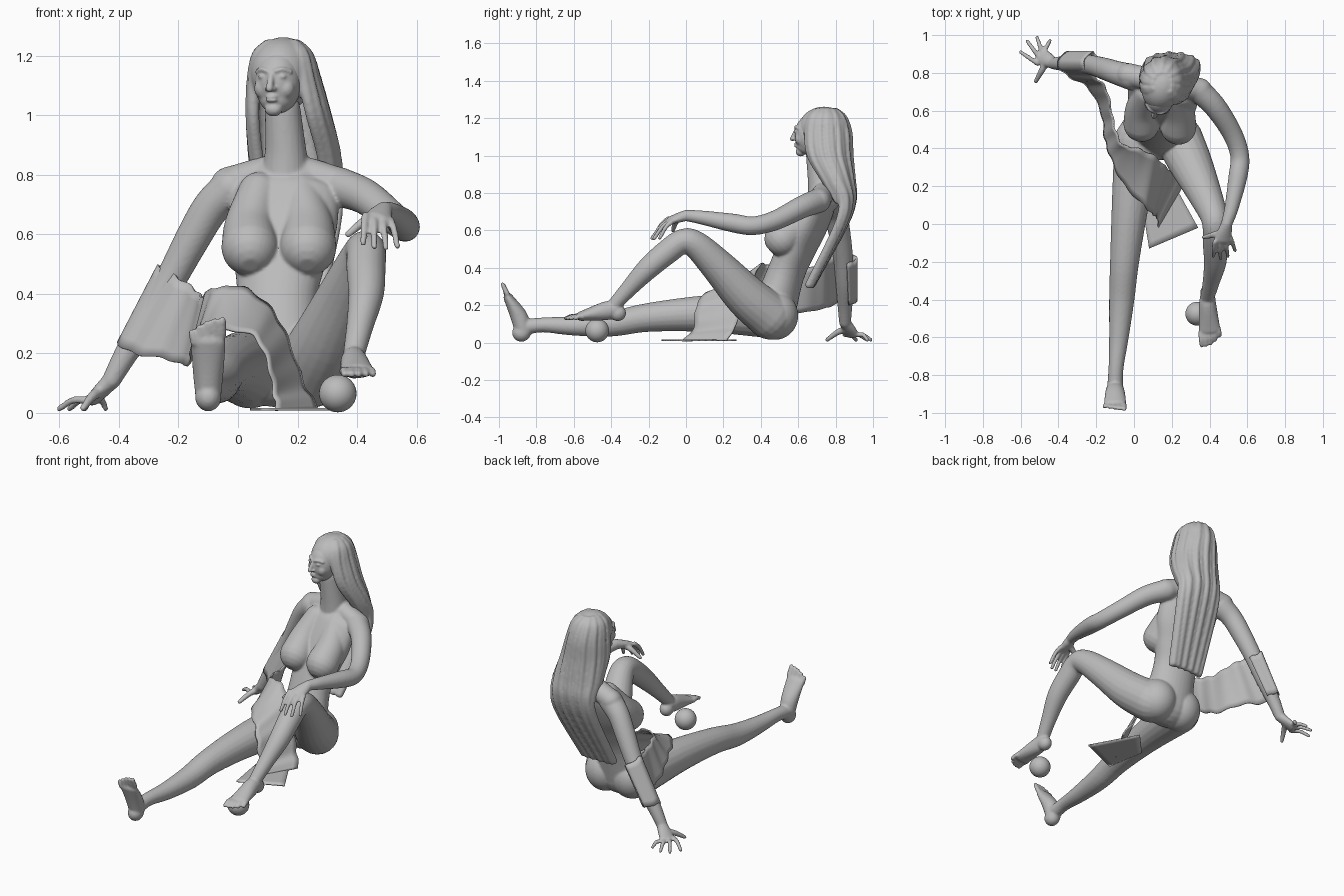
import bpy, bmesh, math
from mathutils import Vector, Matrix

cube = bpy.data.objects.get("Cube")
if cube:
    bpy.data.objects.remove(cube, do_unlink=True)

stone = bpy.data.materials.new("grey_stone")
stone.use_nodes = True
grey = (.5, .5, .5, 1)
stone.diffuse_color = grey
stone.node_tree.nodes["Principled BSDF"].inputs["Base Color"].default_value = grey


def spline(points, steps):
    """Catmull-Rom samples through equally long tuples."""
    pts = [Vector(p) for p in points]
    pts = [pts[0] * 2 - pts[1]] + pts + [pts[-1] * 2 - pts[-2]]
    out = []
    for before, start, end, after in zip(pts, pts[1:], pts[2:], pts[3:]):
        for i in range(steps):
            t = i / steps
            linear = end - before
            square = before * 2 - start * 5 + end * 4 - after
            cubic = start * 3 - before - end * 3 + after
            out.append(start + (linear * t + square * t ** 2 + cubic * t ** 3) / 2)
    return out + [pts[-2]]


def tube(bm, points, side=(1, 0, 0), sides=20, steps=5):
    """Round-ended tube; each point is x, y, z, half width and optional half depth."""
    rings = spline([p if len(p) == 5 else (*p, p[3]) for p in points], steps)
    centres = [Vector(ring[:3]) for ring in rings]
    final = len(rings) - 1
    tangents = [(centres[min(i + 1, final)] - centres[max(i - 1, 0)]).normalized()
                for i in range(final + 1)]
    sections = [(c, t, ring[3], ring[4]) for c, t, ring in zip(centres, tangents, rings)]

    def cap(section, sign):
        centre, tangent, width, depth = section
        angles = [math.pi / 2 * k / 5 for k in range(1, 5)]
        return [(centre + tangent * sign * min(width, depth) * math.sin(a), tangent,
                 width * math.cos(a), depth * math.cos(a)) for a in angles]
    sections = cap(sections[0], -1)[::-1] + sections + cap(sections[-1], 1)
    loops = []
    for centre, tangent, width, depth in sections:
        across = Vector(side)
        across = (across - tangent * across.dot(tangent)).normalized() * width
        out = tangent.cross(across).normalized() * depth
        angles = [math.tau * k / sides for k in range(sides)]
        loops.append([bm.verts.new(centre + across * math.cos(a) + out * math.sin(a)) for a in angles])
    for a, b in zip(loops, loops[1:]):
        for k in range(sides):
            n = (k + 1) % sides
            bm.faces.new((a[k], a[n], b[n], b[k]))
    bm.faces.new(loops[0][::-1])
    bm.faces.new(loops[-1])


def ball(bm, centre, radii, yaw=0):
    place = Matrix.Translation(centre) @ Matrix.Rotation(yaw, 4, "Z") @ Matrix.Diagonal((*radii, 1))
    bmesh.ops.create_uvsphere(bm, u_segments=32, v_segments=20, radius=1, matrix=place)


def finish(bm, name, voxel=0, smooth=0):
    """Turn a bmesh into a smooth object, fusing overlapping parts when a voxel size is given."""
    bmesh.ops.recalc_face_normals(bm, faces=bm.faces)
    mesh = bpy.data.meshes.new(name)
    bm.to_mesh(mesh)
    bm.free()
    obj = bpy.data.objects.new(name, mesh)
    bpy.context.collection.objects.link(obj)
    mesh.materials.append(stone)
    mesh.polygons.foreach_set("use_smooth", [True] * len(mesh.polygons))
    if voxel:
        fuse = obj.modifiers.new("fuse", "REMESH")
        fuse.mode, fuse.voxel_size, fuse.use_smooth_shade = "VOXEL", voxel, True
        relax = obj.modifiers.new("relax", "SMOOTH")
        relax.factor, relax.iterations = .5, smooth
    return obj


def digits(bm, root, across, first, last, bulge, count, radius, arch):
    """Fingers or toes fanned out from a row of knuckles, with tips along an arc."""
    for i in range(count):
        t = i / (count - 1)
        base = Vector(root) + Vector(across) * (2 * t - 1)
        tip = Vector(first).lerp(Vector(last), t) + Vector(bulge) * math.sin(math.pi * t)
        middle = base.lerp(tip, .5) + Vector(arch)
        tube(bm, [(*base, radius * 1.1), (*middle, radius), (*tip, radius * .85)], across, 10, 4)


def hand(bm, wrist, root, across, first, last, bulge, thumb):
    middle = Vector(wrist).lerp(Vector(root), .5)
    tube(bm, [(*wrist, .03), (*middle, .04, .025), (*root, .045, .018)], across)
    digits(bm, root, across, first, last, bulge, 4, .0125, (0, 0, .014))
    joint = middle.lerp(Vector(thumb), .5) + Vector((0, 0, .01))
    tube(bm, [(*middle, .022), (*joint, .017), (*thumb, .012)], across, 10)


# Torso, neck and shoulders
body = bmesh.new()
tube(body, [(.13, .46, .14, .16, .12), (.13, .53, .36, .135, .1), (.14, .59, .5, .155, .1),
            (.15, .65, .62, .185, .1), (.155, .71, .74, .18, .085), (.16, .73, .8, .12, .06)],
     (1, -.2, 0), 32)
tube(body, [(.16, .74, .78, .09), (.16, .72, .88, .07), (.15, .7, 1.02, .06)])
tube(body, [(-.03, .79, .765, .062), (.16, .75, .81, .06), (.35, .71, .76, .062)], (0, 1, 0))
for x, y, top in ((.04, .53, .07), (.235, .515, .21)):
    tube(body, [(top, .69, .74, .07), (x, y + .08, .63, .085), (x, y, .556, .096)], sides=28)
for x in (.04, .225):
    ball(body, (x, .475, .145), (.12, .125, .13))

# Legs
tube(body, [(.02, .44, .15, .125), (-.02, .1, .155, .098), (-.05, -.2, .135, .077),
            (-.065, -.4, .1, .067), (-.08, -.6, .09, .052), (-.095, -.76, .095, .04),
            (-.1, -.86, .085, .042)])
tube(body, [(.24, .45, .14, .125), (.3, .32, .25, .115), (.37, .17, .41, .092), (.42, .05, .525, .074),
            (.43, -.02, .54, .067), (.43, -.1, .485, .066), (.43, -.2, .4, .06),
            (.41, -.3, .295, .046), (.39, -.385, .2, .037)])

# Feet: heel, instep and toes
ball(body, (-.1, -.88, .053), (.044, .05, .048))
tube(body, [(-.1, -.87, .06, .044), (-.1, -.893, .14, .052, .046), (-.1, -.95, .24, .06, .026)])
digits(body, (-.1, -.957, .25), (.046, 0, .012), (-.155, -.965, .27), (-.052, -.98, .312),
       (0, 0, .01), 5, .014, (0, 0, 0))
ball(body, (.39, -.365, .158), (.04, .045, .043))
tube(body, [(.39, -.38, .18, .04), (.39, -.43, .17, .046, .05), (.4, -.56, .142, .058, .026)])
digits(body, (.4, -.565, .14), (-.046, -.012, 0), (.453, -.59, .13), (.358, -.643, .13),
       (0, -.015, 0), 5, .014, (0, 0, .006))

# Arms and hands
tube(body, [(.34, .71, .76, .066), (.43, .62, .725, .06), (.52, .48, .655, .053), (.56, .36, .625, .05),
            (.55, .25, .64, .05), (.515, .08, .67, .037), (.49, 0, .68, .03)])
hand(body, (.49, 0, .68), (.47, -.085, .655), (.042, .01, -.008),
     (.42, -.17, .57), (.535, -.14, .56), (0, -.025, -.01), (.37, -.07, .6))
tube(body, [(-.02, .78, .755, .07), (-.09, .8, .69, .063), (-.15, .82, .59, .059), (-.22, .84, .46, .053),
            (-.3, .85, .32, .05), (-.375, .85, .2, .04), (-.425, .85, .11, .032)])
hand(body, (-.425, .85, .11), (-.49, .887, .042), (.02, .038, 0),
     (-.6, .91, .014), (-.445, .97, .015), (-.02, .045, 0), (-.52, .755, .016))
finish(body, "figure_body", .0068, 5)

# Head, with a turned face
turn = -.3
head = bmesh.new()


def face_point(x, y, z):
    """Face coordinates: x to the figure's left, y forward, z up from the eye line."""
    return Vector((.14, .68, 1.13)) + Matrix.Rotation(turn, 3, "Z") @ Vector((x, -y, z))


def lump(x, y, z, radii):
    ball(head, face_point(x, y, z), radii, turn)


lump(0, -.02, .02, (.085, .097, .09))
lump(0, .02, -.02, (.078, .08, .106))
lump(0, .03, -.075, (.058, .062, .05))
lump(0, .07, -.11, (.03, .026, .024))
tube(head, [(*face_point(0, .094, .01), .009), (*face_point(0, .117, -.04), .013)], sides=12)
for s in (-1, 1):
    brow = [(.014, .094, .018), (.036, .086, .024), (.058, .066, .016)]
    tube(head, [(*face_point(s * x, y, z), .008) for x, y, z in brow], (0, 0, 1), 10)
    lump(s * .034, .084, 0, (.016, .012, .009))
    lump(s * .012, .103, -.042, (.009, .01, .007))
    lump(s * .04, .058, -.04, (.03, .03, .035))
for z in (-.068, -.08):
    lump(0, .094, z, (.02, .011, .0065))
finish(head, "head", .005, 3)

# Hair: a cap with strands fanned from the crown, wrapping the head and falling down the back
hair = bmesh.new()
ball(hair, (.152, .737, 1.14), (.11, .138, .122), turn)
spine = [(.15, .74, 1.235, .05, .06), (.15, .74, 1.2, .086, .1), (.155, .745, 1.12, .107, .122),
         (.17, .755, 1, .126, .118), (.19, .8, .87, .138, .085), (.2, .84, .76, .133, .05),
         (.195, .81, .62, .13, .03), (.15, .66, .31, .105, .01)]
count = 19
for i in range(count):
    fan = 2.2 * (2 * i / (count - 1) - 1)
    wave = .004 * (-1) ** i
    path = []
    for x, y, z, width, depth in spine:
        angle = fan + 2.4 * depth
        path.append((x + width * math.sin(angle), y + depth * math.cos(angle) + wave, z, .02))
    last = 6 if abs(fan) > 1.6 else len(path)
    tube(hair, path[:last], sides=14)
finish(hair, "long_hair", .007, 3)


# Drapery
def sheet(name, edges, folds, steps=8):
    """Cloth strip between pairs of edge points, with soft folds along its length."""
    sides = [spline(edge, steps) for edge in zip(*edges)]
    bm = bmesh.new()
    rows = []
    for i, (upper, lower) in enumerate(zip(*sides)):
        fold = folds * math.sin(i * .9)
        shift = Vector((fold, fold, fold))
        rows.append([bm.verts.new(upper.lerp(lower, k / steps) + shift) for k in range(steps + 1)])
    for a, b in zip(rows, rows[1:]):
        for k in range(steps):
            bm.faces.new((a[k], a[k + 1], b[k + 1], b[k]))
    solid = finish(bm, name).modifiers.new("thickness", "SOLIDIFY")
    solid.thickness, solid.offset = .008, 0


# One long cloth: round the forearm, past the hip, over the thigh and down to the floor
sheet("draped_cloth", [
    [(-.18, .86, .42), (-.31, .87, .2)],
    [(-.22, .91, .45), (-.355, .91, .22)],
    [(-.27, .85, .495), (-.405, .85, .235)],
    [(-.21, .78, .46), (-.35, .785, .2)],
    [(-.15, .72, .42), (-.24, .72, .18)],
    [(-.12, .6, .39), (-.17, .58, .16)],
    [(-.1, .5, .41), (-.155, .46, .21)],
    [(-.06, .42, .42), (-.125, .36, .27)],
    [(.02, .4, .42), (-.06, .22, .28)],
    [(.11, .36, .35), (.05, .1, .26)],
    [(.17, .3, .24), (.1, .05, .17)],
    [(.22, .27, .1), (.12, .04, .07)],
    [(.27, .22, .015), (.13, -.02, .012)]], .003)
sheet("floor_cloth", [[(.18, .27, .012), (.04, .12, .012)], [(.34, -.02, .012), (.08, -.13, .012)]], 0)

# Ball under the raised foot
orb = bmesh.new()
ball(orb, (.335, -.475, .065), (.063, .063, .063))
finish(orb, "ball")
